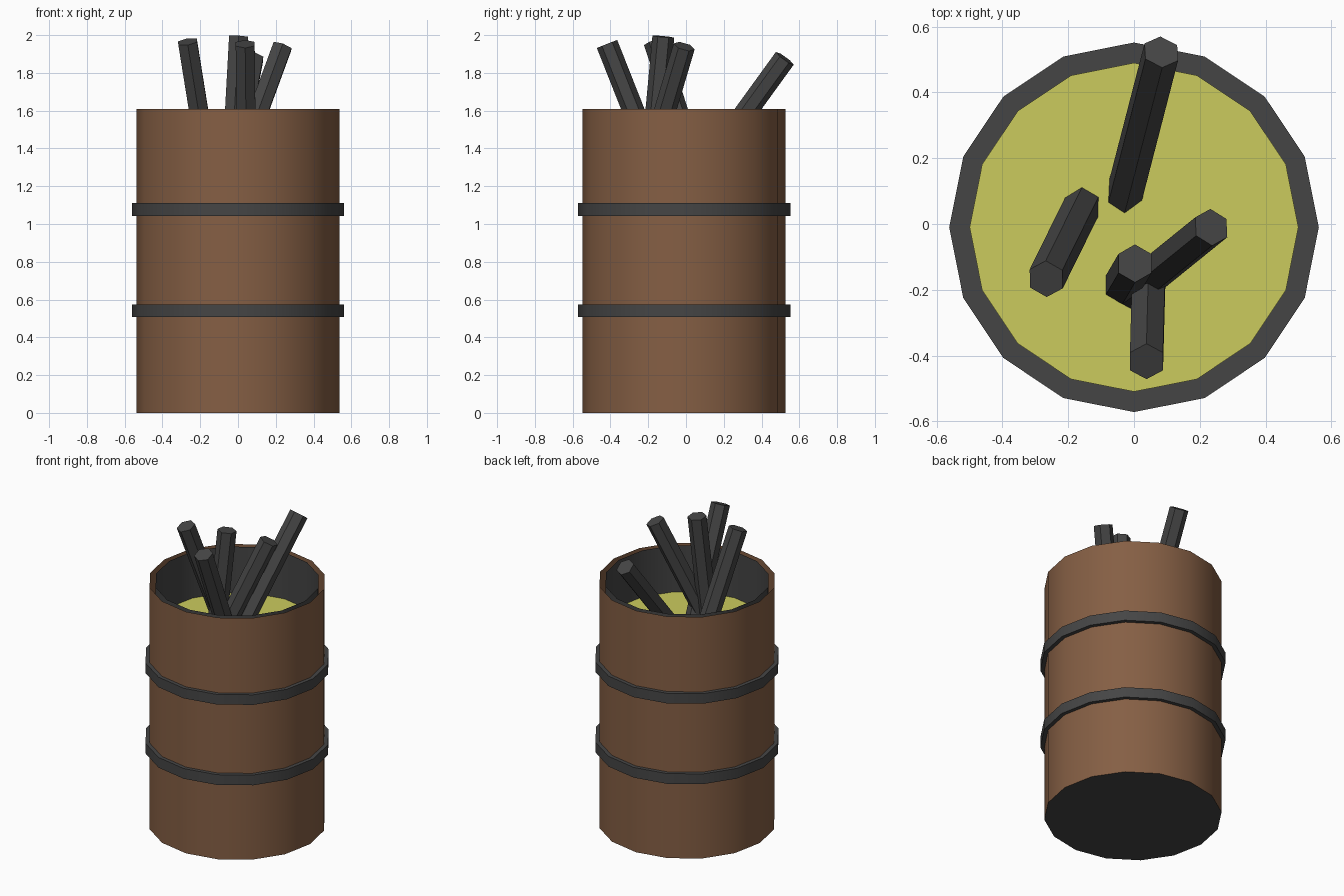
import bpy, bmesh, math
from mathutils import Vector

cube = bpy.data.objects.get("Cube")
if cube:
    bpy.data.objects.remove(cube, do_unlink=True)

SIDES = 16
CENTRE_Y = -0.01


def material(name, r, g, b):
    m = bpy.data.materials.new(name)
    m.use_nodes = True
    m.diffuse_color = (r, g, b, 1)
    m.node_tree.nodes["Principled BSDF"].inputs["Base Color"].default_value = (r, g, b, 1)
    return m


brown = material("rusty brown", 0.235, 0.114, 0.058)
iron = material("dark iron", 0.06, 0.06, 0.06)
yellow = material("pale yellow", 0.6, 0.6, 0.11)


def finish(name, bm, mat, smooth=False):
    mesh = bpy.data.meshes.new(name)
    bm.to_mesh(mesh)
    bm.free()
    mesh.materials.append(mat)
    obj = bpy.data.objects.new(name, mesh)
    bpy.context.collection.objects.link(obj)
    if smooth:
        bpy.ops.object.select_all(action='DESELECT')
        obj.select_set(True)
        bpy.context.view_layer.objects.active = obj
        bpy.ops.object.shade_smooth_by_angle(angle=math.radians(30))
    return obj


def drum(name, radius, z0, z1, mat, caps=True, inward=False):
    """Upright sixteen-sided cylinder, with or without its end caps."""
    bm = bmesh.new()
    bmesh.ops.create_cone(bm, cap_ends=caps, segments=SIDES, radius1=radius,
                          radius2=radius, depth=z1 - z0)
    bmesh.ops.translate(bm, verts=bm.verts, vec=(0, CENTRE_Y, (z0 + z1) / 2))
    if inward:
        bmesh.ops.reverse_faces(bm, faces=bm.faces)
    return finish(name, bm, mat, True)


def disc(name, radius, z, mat, down=False):
    bm = bmesh.new()
    bmesh.ops.create_circle(bm, cap_ends=True, segments=SIDES, radius=radius)
    bmesh.ops.translate(bm, verts=bm.verts, vec=(0, CENTRE_Y, z))
    for f in bm.faces:
        f.normal_update()
        if (f.normal.z < 0) != down:
            f.normal_flip()
    return finish(name, bm, mat)


def stick(name, foot, top, mat):
    """Hexagonal rod running between two points."""
    foot, top = Vector(foot), Vector(top)
    axis = top - foot
    foot -= axis * 0.15          # sink the end below the filling
    axis = top - foot
    bm = bmesh.new()
    bmesh.ops.create_cone(bm, cap_ends=True, segments=6, radius1=0.058,
                          radius2=0.058, depth=axis.length)
    turn = Vector((0, 0, 1)).rotation_difference(axis).to_matrix()
    bmesh.ops.rotate(bm, verts=bm.verts, cent=(0, 0, 0), matrix=turn)
    bmesh.ops.translate(bm, verts=bm.verts, vec=(foot + top) / 2)
    return finish(name, bm, mat)


# Barrel: open outer shell, inner wall, floor and filling
drum("barrel_shell", 0.537, 0, 1.61, brown, caps=False)
drum("inner_wall", 0.5, 0.02, 1.61, iron, caps=False, inward=True)
disc("barrel_floor", 0.537, 0, iron, down=True)
disc("filling", 0.5, 1.3, yellow)

# Hoops
drum("lower_hoop", 0.562, 0.507, 0.575, iron)
drum("upper_hoop", 0.562, 1.043, 1.11, iron)

# Rods standing in the filling
rods = {
    "back_rod": ((-0.025, 0.105, 1.3), (0.083, 0.523, 1.877)),
    "right_rod": ((-0.16, 0.05, 1.3), (-0.267, -0.167, 1.965)),
    "middle_rod": ((-0.035, -0.185, 1.3), (0.003, -0.12, 1.992)),
    "left_rod": ((0.0, -0.2, 1.3), (0.235, -0.01, 1.94)),
    "front_rod": ((0.045, -0.16, 1.3), (0.038, -0.418, 1.953)),
}
for rod_name, (foot, top) in rods.items():
    stick(rod_name, foot, top, iron)
